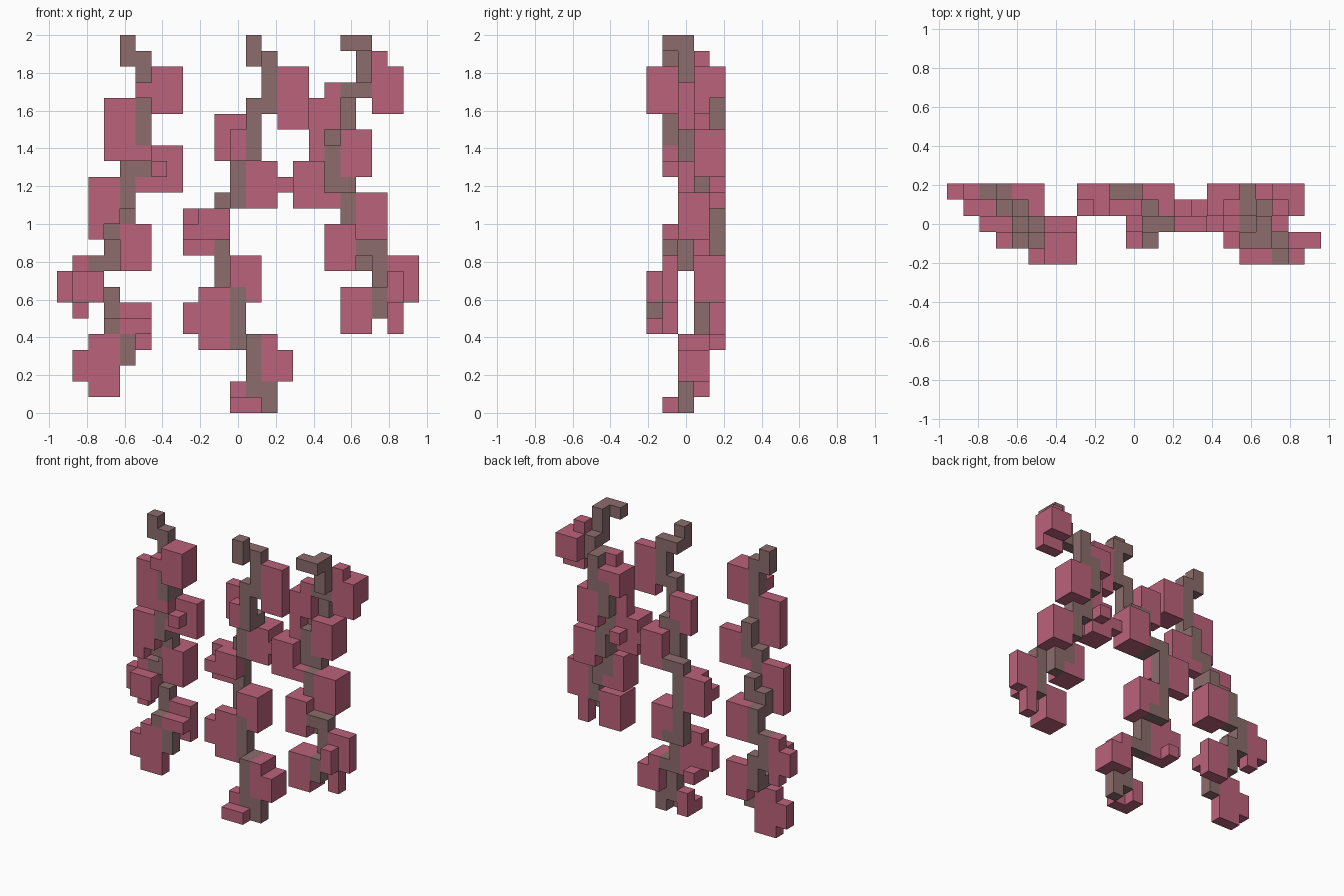
import bpy
import bmesh
from mathutils import Vector

cube = bpy.data.objects.get("Cube")
if cube:
    bpy.data.objects.remove(cube)

UNIT = 2 / 24                       # edge of one block
ORIGIN = Vector((-11.5, -2.5, 0))   # grid corner, in blocks
taken = set()                       # cells already filled


def material(name, colour):
    mat = bpy.data.materials.new(name)
    mat.use_nodes = True
    mat.diffuse_color = (*colour, 1)
    shader = mat.node_tree.nodes["Principled BSDF"]
    shader.inputs["Base Color"].default_value = (*colour, 1)
    shader.inputs["Roughness"].default_value = 0.9
    return mat


PINK = material("blossom pink", (0.50, 0.122, 0.198))
BROWN = material("stem brown", (0.262, 0.152, 0.152))


def block_part(name, mat, boxes):
    """Outer skin of a group of boxes: x, y, z, width, depth, height in blocks."""
    cells = set()
    for box in boxes:
        x, y, z, w, d, h = tuple(box) + (1,) * (6 - len(box))
        cells |= {(x + a, y + b, z + c)
                  for a in range(w) for b in range(d) for c in range(h)}
    cells -= taken
    taken.update(cells)
    bm = bmesh.new()
    for cell in sorted(cells):
        for axis in range(3):
            for sign in (-1, 1):
                step = Vector((0, 0, 0))
                step[axis] = sign
                if tuple(int(c + s) for c, s in zip(cell, step)) in cells:
                    continue
                u = Vector((0, 0, 0))
                u[(axis + 1) % 3] = 0.5
                v = step.cross(u)
                mid = Vector(cell) + Vector((0.5, 0.5, 0.5)) + step * 0.5 + ORIGIN
                corners = (mid - u - v, mid + u - v, mid + u + v, mid - u + v)
                bm.faces.new([bm.verts.new(p * UNIT) for p in corners])
    bmesh.ops.remove_doubles(bm, verts=bm.verts, dist=UNIT / 100)
    mesh = bpy.data.meshes.new(name)
    bm.to_mesh(mesh)
    bm.free()
    mesh.materials.append(mat)
    obj = bpy.data.objects.new(name, mesh)
    bpy.context.collection.objects.link(obj)


def stem(name, *runs):
    """Vertical runs of one block: x, y, bottom, top."""
    block_part(name, BROWN, [(x, y, lo, 1, 1, hi - lo) for x, y, lo, hi in runs])


def bloom(name, *boxes):
    block_part(name, PINK, boxes)


# Stems
stem("right_stem", (4, 1, 22, 24), (5, 1, 17, 23), (5, 2, 15, 18), (4, 2, 13, 16),
     (4, 3, 12, 14), (3, 3, 11, 13), (3, 4, 9, 12), (2, 4, 7, 10), (3, 4, 5, 8),
     (3, 3, 5, 6), (4, 3, 3, 5))
stem("middle_stem", (12, 1, 22, 24), (12, 2, 22, 23), (13, 2, 19, 23), (12, 2, 16, 20),
     (12, 3, 16, 17), (11, 3, 13, 17), (11, 4, 13, 14), (10, 4, 7, 14), (11, 4, 7, 8),
     (11, 3, 4, 8), (12, 3, 4, 5), (12, 2, 1, 5), (13, 2, 0, 2))
stem("left_stem", (18, 1, 23, 24), (19, 1, 23, 24), (19, 2, 21, 24), (19, 3, 20, 22),
     (18, 3, 20, 21), (18, 4, 18, 21), (17, 4, 16, 19), (17, 3, 14, 17), (18, 3, 12, 15),
     (18, 2, 10, 14), (19, 2, 9, 11), (19, 1, 10, 11), (20, 1, 7, 11), (20, 0, 6, 8))

# Blossoms on the right vine
bloom("right_bloom_top", (6, 0, 19, 2, 2, 3), (5, 0, 20))
bloom("right_bloom_slab", (3, 1, 16, 2, 1, 4))
bloom("right_bloom_inner", (6, 2, 14, 2, 1, 3), (6, 1, 15), (5, 2, 14), (5, 1, 16))
bloom("right_bloom_outer", (2, 2, 12, 2, 1, 3), (2, 2, 11))
bloom("right_bloom_back", (4, 3, 9, 2, 2, 3))
bloom("right_bloom_cross", (0, 4, 7, 2, 1, 2), (1, 4, 6, 1, 1, 4), (1, 3, 7, 2, 1, 2))
bloom("right_bloom_low", (4, 4, 4, 2, 1, 3), (4, 3, 5, 2))
bloom("right_bloom_tip", (2, 3, 1, 2, 1, 4), (1, 3, 2, 1, 1, 2))

# Blossoms on the middle vine
bloom("middle_bloom_top", (14, 2, 18, 2, 1, 4))
bloom("middle_bloom_upper", (10, 3, 16, 2, 1, 3), (11, 2, 16, 1, 1, 2))
bloom("middle_bloom_back", (12, 3, 13, 2, 2, 3))
bloom("middle_bloom_cross", (8, 4, 10, 2, 1, 3), (8, 3, 11, 3), (9, 3, 12, 2))
bloom("middle_bloom_centre", (11, 3, 7, 2, 2, 3))
bloom("middle_bloom_slab", (9, 3, 4, 2, 1, 4), (8, 3, 5, 1, 1, 2), (9, 4, 4))
bloom("middle_bloom_low", (13, 2, 2, 1, 2, 3), (14, 2, 2, 1, 2, 2))
bloom("middle_bloom_tip", (11, 1, 0, 2), (11, 2, 0, 1, 1, 2))

# Blossoms on the left vine
bloom("left_bloom_top", (20, 3, 19, 2, 1, 3), (20, 4, 20, 2, 1, 2), (20, 3, 22))
bloom("left_bloom_inner", (16, 3, 18, 2, 2, 2), (17, 3, 20), (16, 3, 17))
bloom("left_bloom_back", (18, 3, 15, 2, 2, 3))
bloom("left_bloom_cross", (15, 2, 13, 2, 2, 3), (16, 3, 16), (14, 3, 14), (17, 2, 13),
      (16, 4, 14))
bloom("left_bloom_outer", (19, 2, 11, 2, 2, 3))
bloom("left_bloom_front", (17, 1, 9, 2, 2, 3))
bloom("left_bloom_low", (18, 0, 5, 2, 2, 3))
bloom("left_bloom_tip", (21, 1, 7, 2, 1, 3), (21, 1, 6), (21, 0, 7, 1, 1, 2), (21, 1, 5))
